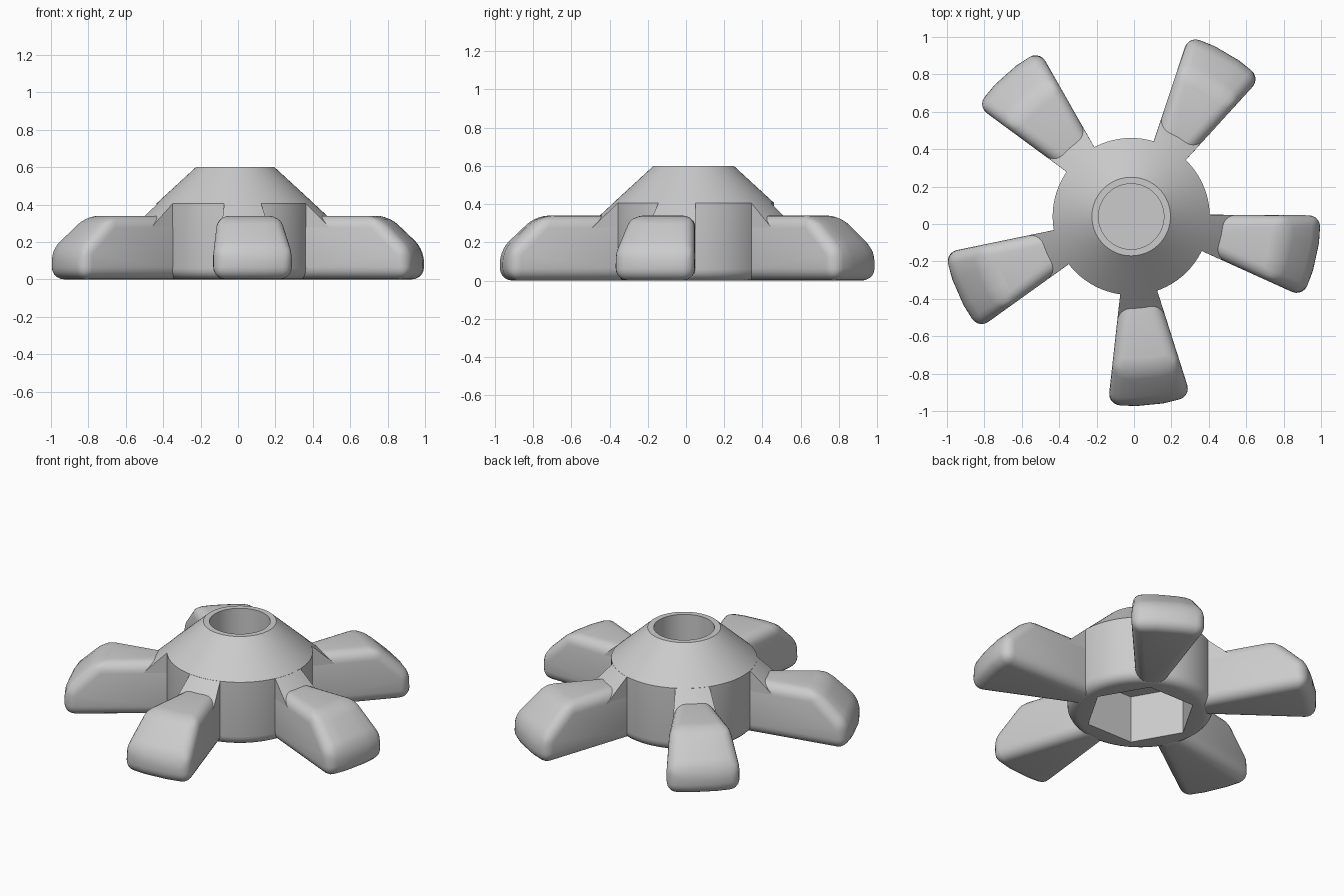
import bpy, bmesh, math
from mathutils import Matrix, Vector

if "Cube" in bpy.data.objects:
    bpy.data.objects.remove(bpy.data.objects["Cube"], do_unlink=True)

CENTRE = Vector((-0.015, 0.04, 0))
HUB_R, TIP_R, LUG_TOP = 0.42, 1.014, 0.34
HALF = math.radians(12)          # half spread of each arm
APEX = 0.06                      # arm sides meet this far behind the hub axis
FIRST_ARM = math.radians(-84.35)

grey = bpy.data.materials.new("light grey")
grey.use_nodes = True
grey.diffuse_color = (0.6, 0.6, 0.6, 1)
grey.node_tree.nodes["Principled BSDF"].inputs["Base Color"].default_value = (0.6, 0.6, 0.6, 1)


def make_object(name, bm, angle=0.0):
    bmesh.ops.recalc_face_normals(bm, faces=bm.faces)
    mesh = bpy.data.meshes.new(name)
    bm.to_mesh(mesh)
    bm.free()
    mesh.materials.append(grey)
    obj = bpy.data.objects.new(name, mesh)
    obj.matrix_world = Matrix.Translation(CENTRE) @ Matrix.Rotation(angle, 4, "Z")
    bpy.context.collection.objects.link(obj)
    return obj


def smooth(obj, degrees):
    bpy.ops.object.select_all(action="DESELECT")
    obj.select_set(True)
    bpy.context.view_layer.objects.active = obj
    bpy.ops.object.shade_smooth_by_angle(angle=math.radians(degrees))


def apply_modifiers(obj):
    bpy.context.view_layer.update()
    evaluated = obj.evaluated_get(bpy.context.evaluated_depsgraph_get())
    mesh = bpy.data.meshes.new_from_object(evaluated)
    obj.modifiers.clear()
    obj.data = mesh


def cone_height(r):
    return 0.6 - (r - 0.21) * 0.92


def arm_point(r, t, z, inset=0.0):
    """Point at radius r; t runs from -1 to 1 across the arm."""
    a = t * (HALF + math.asin(APEX * math.sin(HALF) / r) - inset)
    return (r * math.cos(a), r * math.sin(a), z)


# Hub: turned body with a blind round bore
def build_hub():
    bm = bmesh.new()
    fillet = 0.06
    profile = [(0, 0)]
    for i in range(6):
        a = math.radians(-90 + 18 * i)
        profile.append((HUB_R - fillet + fillet * math.cos(a), fillet + fillet * math.sin(a)))
    profile += [(HUB_R, cone_height(HUB_R)), (0.21, 0.6), (0.175, 0.6), (0.175, 0.37), (0, 0.37)]
    verts = [bm.verts.new((r, 0, z)) for r, z in profile]
    edges = [bm.edges.new(pair) for pair in zip(verts, verts[1:])]
    bmesh.ops.spin(bm, geom=verts + edges, axis=(0, 0, 1), cent=(0, 0, 0),
                   angle=math.tau, steps=80)
    bmesh.ops.remove_doubles(bm, verts=bm.verts, dist=1e-4)
    hub = make_object("hub", bm)

    # Hexagonal nut pocket underneath
    bm = bmesh.new()
    bmesh.ops.create_cone(bm, cap_ends=True, segments=6, radius1=0.32, radius2=0.32, depth=0.6,
                          matrix=Matrix.Rotation(math.radians(30), 4, "Z"))
    # Keep one corner of the hexagon on the x axis
    corner = max(bm.verts, key=lambda v: v.co.x).co
    bmesh.ops.rotate(bm, verts=bm.verts, cent=(0, 0, 0),
                     matrix=Matrix.Rotation(-math.atan2(corner.y, corner.x), 3, "Z"))
    cutter = make_object("pocket_cutter", bm)
    cutter.hide_render = True
    cut = hub.modifiers.new("nut pocket", "BOOLEAN")
    cut.operation, cut.solver, cut.object = "DIFFERENCE", "EXACT", cutter
    apply_modifiers(hub)
    bpy.data.objects.remove(cutter, do_unlink=True)
    smooth(hub, 30)


# Lug: rounded wedge with a sloping outer end
def build_lug(index, angle):
    bm = bmesh.new()
    steps = 3
    ts = [2 * i / steps - 1 for i in range(steps + 1)]
    rows = [[bm.verts.new(arm_point(r, t, z)) for t in ts]
            for r, z in ((TIP_R, 0), (TIP_R, 0.16), (0.825, LUG_TOP))]
    inner = [[bm.verts.new(arm_point(0.335, t, z)) for t in (-1, 1)] for z in (0, LUG_TOP)]
    for low, high in zip(rows, rows[1:]):
        for i in range(steps):
            bm.faces.new((low[i], low[i + 1], high[i + 1], high[i]))
    bm.faces.new(rows[0] + inner[0][::-1])
    bm.faces.new(rows[2] + inner[1][::-1])
    bm.faces.new((inner[0][0], inner[0][1], inner[1][1], inner[1][0]))
    for side in (0, 1):
        bm.faces.new([row[-side] for row in rows] + [inner[1][side], inner[0][side]])
    lug = make_object(f"lug_{index}", bm, angle)
    bevel = lug.modifiers.new("rounding", "BEVEL")
    bevel.width, bevel.segments = 0.065, 5
    bevel.limit_method, bevel.angle_limit = "ANGLE", math.radians(30)
    bevel.use_clamp_overlap = False
    apply_modifiers(lug)
    smooth(lug, 35)


# Neck: sharp-edged wedge that carries the hub's cone out onto the lug
def build_neck(index, angle):
    bm = bmesh.new()
    cols = 8
    layers = []
    for r, z in ((0.4, 0.1), (0.4, None), (0.58, None), (0.58, 0.1)):
        height = cone_height(r) - 0.001 if z is None else z
        layers.append([bm.verts.new(arm_point(r, 2 * i / cols - 1, height, 0.001))
                       for i in range(cols + 1)])
    for a, b in zip(layers, layers[1:] + layers[:1]):
        for i in range(cols):
            bm.faces.new((a[i], a[i + 1], b[i + 1], b[i]))
    for end in (0, -1):
        bm.faces.new([layer[end] for layer in layers])
    smooth(make_object(f"neck_{index}", bm, angle), 30)


build_hub()
for n in range(5):
    arm_angle = FIRST_ARM + n * math.tau / 5
    build_lug(n + 1, arm_angle)
    build_neck(n + 1, arm_angle)
